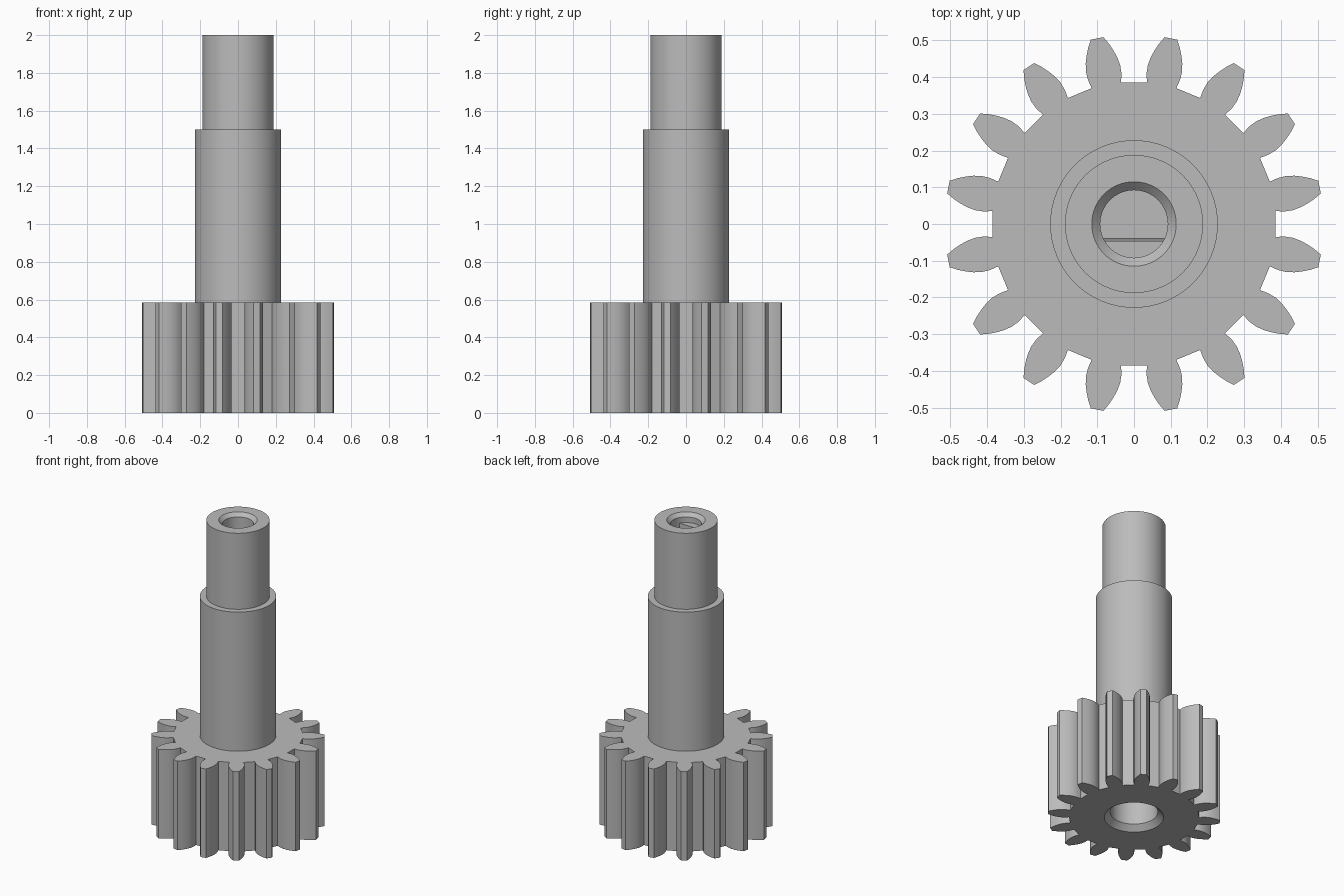
import bpy, bmesh
from math import sin, cos, pi, asin, radians
from mathutils import Matrix, Vector

TEETH, SEGMENTS = 16, 64
HEIGHT, GEAR_TOP = 2.0, 0.585

cube = bpy.data.objects.get("Cube")
if cube:
    bpy.data.objects.remove(cube, do_unlink=True)

steel = bpy.data.materials.new("grey_steel")
steel.use_nodes = True
grey = (0.5, 0.5, 0.5, 1)
steel.diffuse_color = grey
steel.node_tree.nodes["Principled BSDF"].inputs["Base Color"].default_value = grey


def finish(bm, name):
    bmesh.ops.remove_doubles(bm, verts=bm.verts, dist=1e-5)
    bmesh.ops.recalc_face_normals(bm, faces=bm.faces)
    mesh = bpy.data.meshes.new(name)
    bm.to_mesh(mesh)
    bm.free()
    mesh.materials.append(steel)
    obj = bpy.data.objects.new(name, mesh)
    bpy.context.collection.objects.link(obj)
    bpy.ops.object.select_all(action='DESELECT')
    obj.select_set(True)
    bpy.context.view_layer.objects.active = obj
    bpy.ops.object.shade_smooth_by_angle(angle=radians(25))
    return obj


def lathe(bm, profile):
    """Spin a (radius, z) profile around the z axis."""
    verts = [bm.verts.new((r, 0, z)) for r, z in profile]
    edges = [bm.edges.new(pair) for pair in zip(verts, verts[1:])]
    bmesh.ops.spin(bm, geom=verts + edges, cent=(0, 0, 0), axis=(0, 0, 1),
                   angle=2 * pi, steps=SEGMENTS, use_merge=True)


def loop(bm, points, z):
    verts = [bm.verts.new((x, y, z)) for x, y in points]
    edges = [bm.edges.new((v, verts[i - 1])) for i, v in enumerate(verts)]
    return verts, edges


def circle(radius):
    return [(radius * cos(2 * pi * i / SEGMENTS), radius * sin(2 * pi * i / SEGMENTS))
            for i in range(SEGMENTS)]


# Stepped shaft with a blind, chamfered hole in each end
shaft = bmesh.new()
lathe(shaft, [(0.228, GEAR_TOP), (0.228, 1.5), (0.188, 1.5), (0.188, HEIGHT),
              (0.115, HEIGHT), (0.092, 1.977), (0.092, 1.6), (0, 1.6)])
lathe(shaft, [(0.177, 0), (0.142, 0.035), (0.142, 1.2), (0, 1.2)])
finish(shaft, "stepped_shaft")

# Gear: one mirrored tooth flank, repeated around the axis
flank = [(0.385, 0.041), (0.41, 0.0465), (0.432, 0.0475), (0.455, 0.0435),
         (0.475, 0.037), (0.495, 0.0285), (0.515, 0.0175)]
tooth = [Vector((u, -t)) for u, t in flank] + [Vector((u, t)) for u, t in reversed(flank)]
outline = [Matrix.Rotation(2 * pi * (k + 0.5) / TEETH, 2) @ p
           for k in range(TEETH) for p in tooth]
gear = bmesh.new()
rims = []
for z, hole in ((0, 0.177), (GEAR_TOP, 0.228)):
    rim, rim_edges = loop(gear, outline, z)
    inner_edges = loop(gear, circle(hole), z)[1]
    bmesh.ops.triangle_fill(gear, use_beauty=True, edges=rim_edges + inner_edges)
    rims.append(rim)
low, high = rims
for i in range(len(low)):
    gear.faces.new((low[i - 1], low[i], high[i], high[i - 1]))
finish(gear, "gear")

# Flat-fronted key against the wall of the upper hole
key = bmesh.new()
levels = []
for z, front in ((1.6, 0.04), (1.94, 0.046)):
    start = asin(front / 0.0922)
    angles = [pi + start + (pi - 2 * start) * i / 20 for i in range(21)]
    levels.append(loop(key, [(0.0922 * cos(a), 0.0922 * sin(a)) for a in angles], z)[0])
    key.faces.new(levels[-1])
for i in range(len(levels[0])):
    key.faces.new((levels[0][i - 1], levels[0][i], levels[1][i], levels[1][i - 1]))
finish(key, "hole_key")
